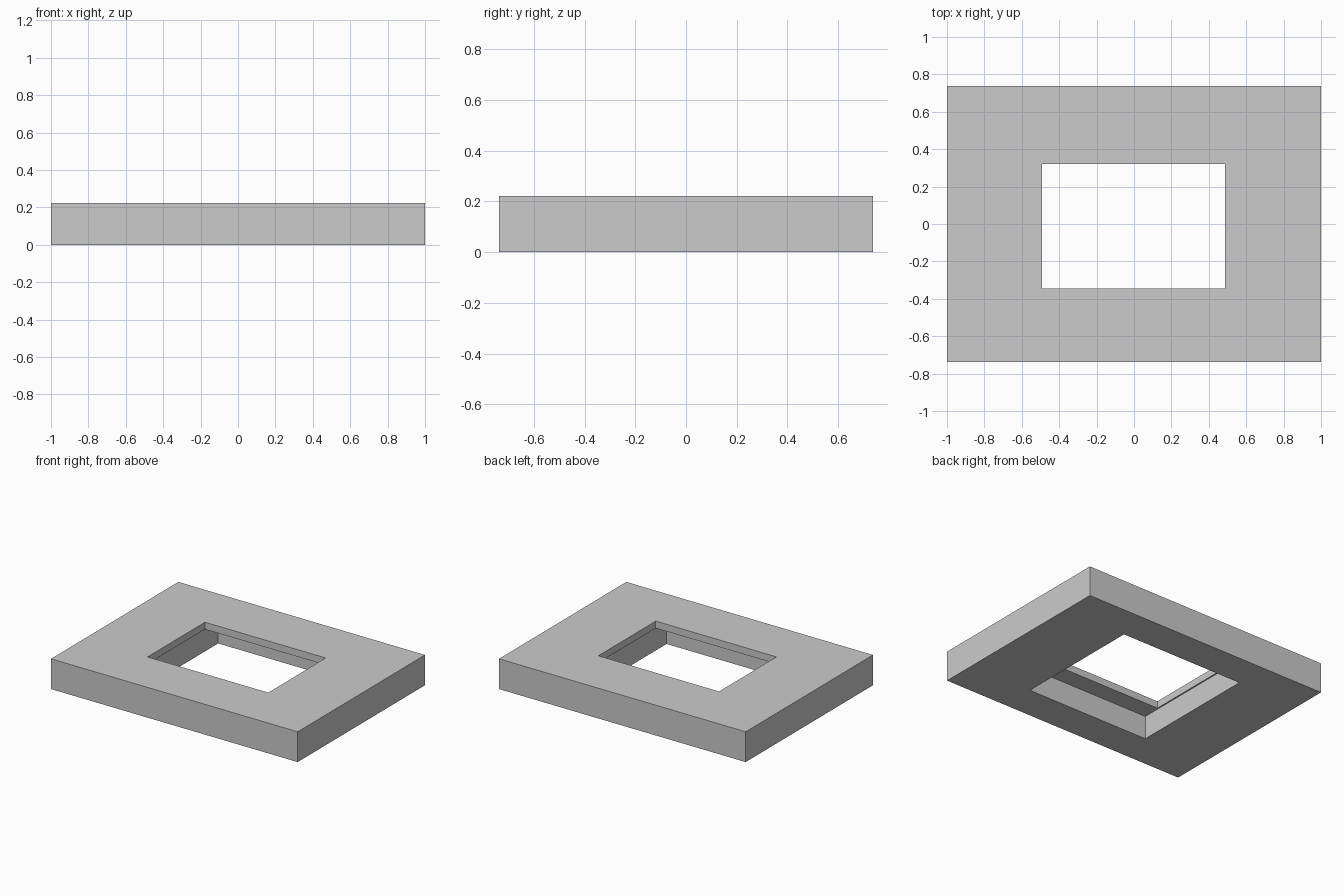
import bpy
import bmesh

cube = bpy.data.objects.get("Cube")
if cube:
    bpy.data.objects.remove(cube, do_unlink=True)

grey = bpy.data.materials.new("light_grey")
grey.use_nodes = True
grey.diffuse_color = (0.6, 0.6, 0.6, 1)
grey.node_tree.nodes["Principled BSDF"].inputs["Base Color"].default_value = (0.6, 0.6, 0.6, 1)

# Rectangles as (x min, x max, y min, y max)
OUTER = (-1, 1, -0.737, 0.737)
UPPER_HOLE = (-0.492, 0.487, -0.345, 0.32)
LOWER_HOLE = (-0.502, 0.495, -0.482, 0.487)
HEIGHT, LEDGE = 0.222, 0.17


def ring(bm, rect, z):
    x0, x1, y0, y1 = rect
    return [bm.verts.new((x, y, z)) for x, y in ((x0, y0), (x1, y0), (x1, y1), (x0, y1))]


# The frame's cross-section, swept round the opening: outside, top, upper hole, ledge, lower hole, base
bm = bmesh.new()
section = [(OUTER, 0), (OUTER, HEIGHT), (UPPER_HOLE, HEIGHT),
           (UPPER_HOLE, LEDGE), (LOWER_HOLE, LEDGE), (LOWER_HOLE, 0)]
rings = [ring(bm, rect, z) for rect, z in section]
for a, b in zip(rings, rings[1:] + rings[:1]):
    for i in range(4):
        j = (i + 1) % 4
        bm.faces.new((a[i], a[j], b[j], b[i]))
bmesh.ops.recalc_face_normals(bm, faces=bm.faces)

mesh = bpy.data.meshes.new("stepped_frame")
bm.to_mesh(mesh)
bm.free()
mesh.materials.append(grey)
frame = bpy.data.objects.new("stepped_frame", mesh)
bpy.context.collection.objects.link(frame)
